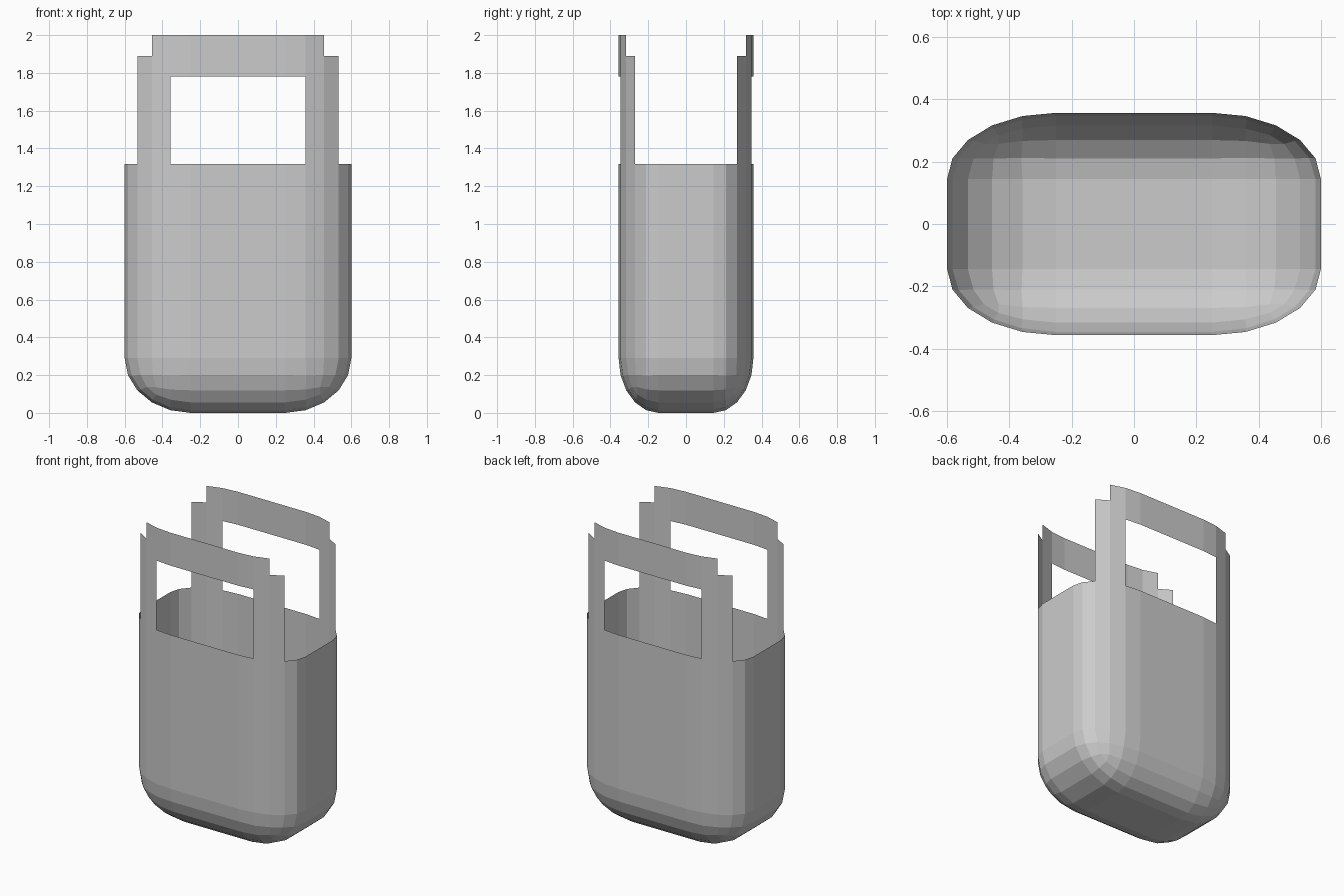
import bpy
import bmesh
from mathutils import Vector, Matrix

cube = bpy.data.objects.get("Cube")
if cube:
    bpy.data.objects.remove(cube, do_unlink=True)

HALF_X, HALF_Y, HEIGHT = 0.6, 0.357, 2.0
RADIUS = Vector((0.35, 0.212, 0.29))     # rounding along each axis
RIM, WINDOW_TOP, SHOULDER = 1.318, 1.78, 1.89


def grey_material():
    mat = bpy.data.materials.new("plain grey")
    mat.use_nodes = True
    colour = (0.6, 0.6, 0.6, 1)
    mat.diffuse_color = colour
    mat.node_tree.nodes["Principled BSDF"].inputs["Base Color"].default_value = colour
    return mat


def cut_away(face):
    """True for wall faces outside the body and its two handles."""
    c = face.calc_center_median()
    x = abs(c.x)
    if face.normal.z > 0.9:
        return True                       # open top
    if c.z < RIM:
        return False
    if x > 0.535:
        return True                       # open sides
    if x > 0.455:
        return c.z > SHOULDER             # stepped shoulders
    return x < 0.355 and c.z < WINDOW_TOP  # hand opening


# Box in radius units, rounded on the upright and bottom edges
bm = bmesh.new()
size = Vector((2 * HALF_X / RADIUS.x, 2 * HALF_Y / RADIUS.y, HEIGHT / RADIUS.z))
bmesh.ops.create_cube(bm, size=1, matrix=Matrix.Translation((0, 0, size.z / 2)) @ Matrix.Diagonal((*size, 1)))
edges = [e for e in bm.edges if min(v.co.z for v in e.verts) < 0.1]
bmesh.ops.bevel(bm, geom=edges, offset=1, segments=5, profile=0.5,
                affect='EDGES', clamp_overlap=False)
bmesh.ops.scale(bm, vec=RADIUS, verts=bm.verts)

# Level cuts, then removal of everything outside the handles
for z in (RIM, WINDOW_TOP, SHOULDER):
    bmesh.ops.bisect_plane(bm, geom=bm.verts[:] + bm.edges[:] + bm.faces[:],
                           plane_co=(0, 0, z), plane_no=(0, 0, 1))
bm.normal_update()
bmesh.ops.delete(bm, geom=[f for f in bm.faces if cut_away(f)], context='FACES')

mesh = bpy.data.meshes.new("bag_with_handles")
bm.to_mesh(mesh)
bm.free()
mesh.materials.append(grey_material())
bag = bpy.data.objects.new("bag_with_handles", mesh)
bpy.context.collection.objects.link(bag)
